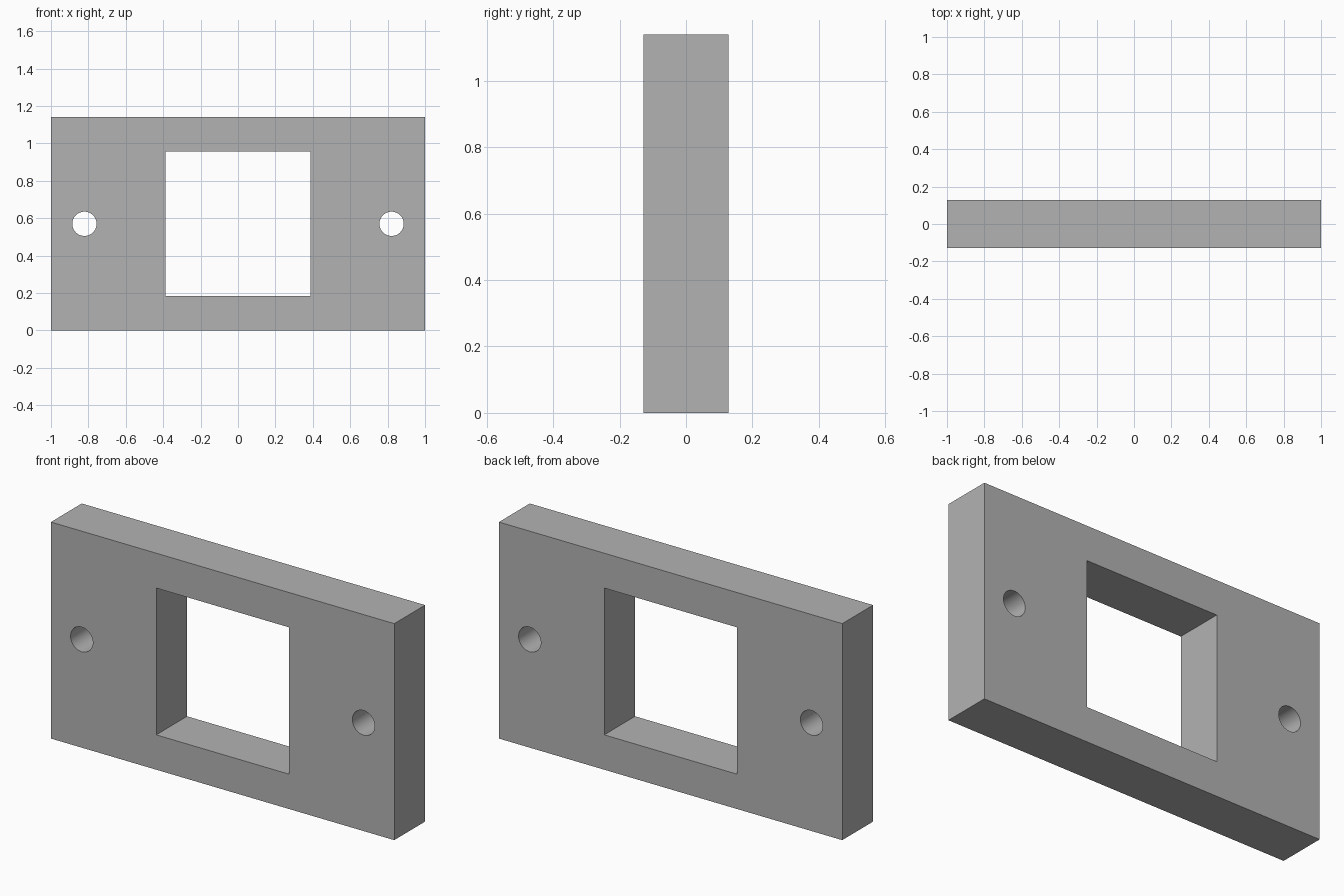
import bpy
import math

# Remove the default cube
if "Cube" in bpy.data.objects:
    bpy.data.objects.remove(bpy.data.objects["Cube"], do_unlink=True)

WIDTH, DEPTH, HEIGHT = 2.0, 0.256, 1.14
WINDOW = 0.773
HOLE_X, HOLE_RADIUS = 0.821, 0.065
MID_Z = HEIGHT / 2

# Single grey material
grey = bpy.data.materials.new("plain grey")
grey.use_nodes = True
colour = (0.45, 0.45, 0.45, 1)
grey.diffuse_color = colour
grey.node_tree.nodes["Principled BSDF"].inputs["Base Color"].default_value = colour


def box(name, x, y, z):
    bpy.ops.mesh.primitive_cube_add(size=1, location=(0, 0, MID_Z))
    obj = bpy.context.object
    obj.name = name
    obj.scale = (x, y, z)
    bpy.ops.object.transform_apply(location=True, rotation=True, scale=True)
    obj.data.materials.append(grey)
    return obj


def hole_cutter(name, x):
    bpy.ops.mesh.primitive_cylinder_add(vertices=48, radius=HOLE_RADIUS, depth=DEPTH * 2,
                                        location=(x, 0, MID_Z), rotation=(math.pi / 2, 0, 0))
    obj = bpy.context.object
    obj.name = name
    bpy.ops.object.transform_apply(location=True, rotation=True, scale=True)
    obj.data.materials.append(grey)
    return obj


# Mounting plate with a square window and two screw holes
plate = box("mounting_plate", WIDTH, DEPTH, HEIGHT)
cutters = [box("window_cutter", WINDOW, DEPTH * 2, WINDOW),
           hole_cutter("left_hole_cutter", HOLE_X),
           hole_cutter("right_hole_cutter", -HOLE_X)]

bpy.ops.object.select_all(action="DESELECT")
plate.select_set(True)
bpy.context.view_layer.objects.active = plate
for cutter in cutters:
    cutter.hide_render = True
    mod = plate.modifiers.new(cutter.name, "BOOLEAN")
    mod.operation = "DIFFERENCE"
    mod.solver = "EXACT"
    mod.object = cutter
    bpy.ops.object.modifier_apply(modifier=mod.name)
    bpy.data.objects.remove(cutter, do_unlink=True)

# Smooth hole walls, crisp edges elsewhere
bpy.ops.object.shade_smooth_by_angle(angle=math.radians(30))
